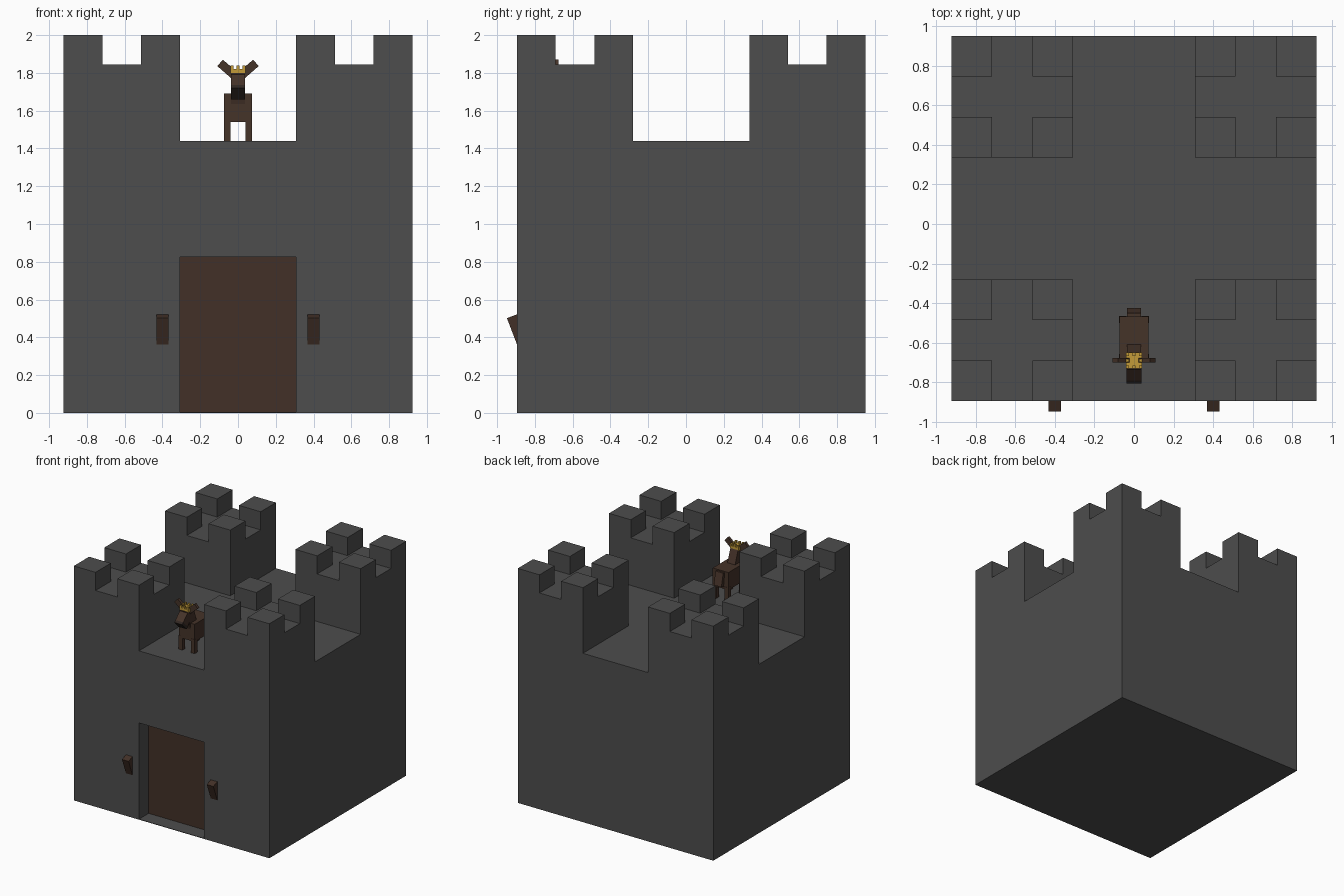
import bpy, bmesh, math
from mathutils import Vector, Matrix

if "Cube" in bpy.data.objects:
    bpy.data.objects.remove(bpy.data.objects["Cube"])


def material(name, rgb):
    m = bpy.data.materials.new(name)
    m.diffuse_color = (*rgb, 1)
    m.use_nodes = True
    m.node_tree.nodes["Principled BSDF"].inputs["Base Color"].default_value = m.diffuse_color
    return m


STONE = material("dark_stone", (0.075, 0.075, 0.075))
WOOD = material("dark_wood", (0.055, 0.03, 0.02))
HIDE = material("brown_hide", (0.06, 0.033, 0.022))
DARK = material("dark_hide", (0.03, 0.02, 0.016))
GOLD = material("gold", (0.55, 0.33, 0.04))


def finish(name, bm, mat):
    bmesh.ops.recalc_face_normals(bm, faces=bm.faces)
    me = bpy.data.meshes.new(name)
    bm.to_mesh(me)
    bm.free()
    ob = bpy.data.objects.new(name, me)
    bpy.context.collection.objects.link(ob)
    if mat:
        me.materials.append(mat)
    return ob


def boxes(name, specs, mat):
    """Boxes given as (min corner, max corner)."""
    bm = bmesh.new()
    for lo, hi in specs:
        lo, hi = Vector(lo), Vector(hi)
        m = Matrix.Translation((lo + hi) / 2) @ Matrix.Diagonal((*(hi - lo), 1))
        bmesh.ops.create_cube(bm, size=1, matrix=m)
    return finish(name, bm, mat)


def turned_box(name, centre, size, angle, axis, mat):
    bm = bmesh.new()
    m = (Matrix.Translation(centre) @ Matrix.Rotation(angle, 4, axis)
         @ Matrix.Diagonal((*size, 1)))
    bmesh.ops.create_cube(bm, size=1, matrix=m)
    return finish(name, bm, mat)


def extruded(name, pts, axis, a, b, mat):
    """Extrude a profile along x (pts are y,z) or along y (pts are x,z)."""
    bm = bmesh.new()
    at = (lambda p: (a, *p)) if axis == 'X' else (lambda p: (p[0], a, p[1]))
    face = bm.faces.new([bm.verts.new(at(p)) for p in pts])
    geom = bmesh.ops.extrude_face_region(bm, geom=[face])["geom"]
    step = Vector((b - a, 0, 0) if axis == 'X' else (0, b - a, 0))
    bmesh.ops.translate(bm, vec=step,
                        verts=[v for v in geom if isinstance(v, bmesh.types.BMVert)])
    return finish(name, bm, mat)


def boolean(ob, cutter, operation):
    mod = ob.modifiers.new(operation.lower(), 'BOOLEAN')
    mod.object, mod.operation, mod.solver = cutter, operation, 'EXACT'
    cutter.hide_render = True
    cutter.hide_set(True)


# Castle: a stepped skyline in x crossed with the same skyline in y
U = 0.205
TOP, CRENEL, ROOF = 2.0, 1.845, 1.44
Y0, YC = -0.895, 0.0275
steps = [(1, TOP), (1, CRENEL), (1, TOP), (3, ROOF), (1, TOP), (1, CRENEL), (1, TOP)]


def skyline(centre):
    s = centre - 4.5 * U
    pts = [(s, 0)]
    for n, h in steps:
        pts += [(s, h), (s + n * U, h)]
        s += n * U
    return pts + [(s, 0)]


castle = extruded("castle", skyline(0), 'Y', YC - 4.5 * U, YC + 4.5 * U, STONE)
side = [(y, z if z else -0.1) for y, z in skyline(YC)]
boolean(castle, extruded("side_skyline_cutter", side, 'X', -1.2, 1.2, None), 'INTERSECT')

# Door set back in a doorway
W = 1.5 * U
boolean(castle, boxes("doorway_cutter", [((-W, -1.1, 0.004), (W, -0.75, 0.825))], None), 'DIFFERENCE')
boxes("door", [((-W, -0.765, 0.004), (W, -0.75, 0.825))], WOOD)

# Wall torches leaning out of the front
for s, label in ((-1, "left"), (1, "right")):
    t = math.radians(21)
    top = Vector((s * 0.4, -0.92, 0.512))
    down = Vector((0, math.sin(t), -math.cos(t)))
    turned_box(label + "_torch", top + down * 0.1, (0.062, 0.06, 0.2), t, 'X', WOOD)

# Animal: body, legs, tail
F, B = -0.69, -0.466
boxes("animal_body", [((-0.074, F, 1.54), (0.074, B, 1.69))], HIDE)
L = 0.036
for y, label in ((F - 0.002, "front_legs"), (B - L + 0.002, "rear_legs")):
    boxes(label, [((x, y, ROOF), (x + L, y + L, 1.56)) for x in (-0.075, 0.075 - L)], HIDE)
extruded("tail", [(-0.47, 1.68), (-0.45, 1.68), (-0.425, 1.57), (-0.455, 1.56)], 'X', -0.036, 0.036, HIDE)

# Neck and drooping head in profile, with a dark muzzle
extruded("neck", [(-0.735, 1.80), (-0.65, 1.80), (-0.595, 1.65), (-0.68, 1.60)], 'X', -0.036, 0.036, HIDE)
extruded("head", [(-0.79, 1.735), (-0.725, 1.80), (-0.67, 1.76), (-0.73, 1.675)], 'X', -0.037, 0.037, HIDE)
extruded("muzzle", [(-0.805, 1.72), (-0.79, 1.735), (-0.73, 1.675), (-0.745, 1.66)], 'X', -0.037, 0.037, DARK)

# Long ears
for s, label in ((-1, "left"), (1, "right")):
    turned_box(label + "_ear", (s * 0.057, -0.688, 1.82), (0.10, 0.024, 0.045),
               -s * math.radians(41), 'Y', HIDE)

# Crown: flat band with teeth around the rim
C, Q = 0.04, 0.016
cy = -0.69
teeth = [((x - Q / 2, cy + y - Q / 2, 1.815), (x + Q / 2, cy + y + Q / 2, 1.838))
         for x in (-C + Q / 2, 0, C - Q / 2) for y in (-C + Q / 2, 0, C - Q / 2) if x or y]
boxes("crown", [((-C, cy - C, 1.795), (C, cy + C, 1.82))] + teeth, GOLD)
